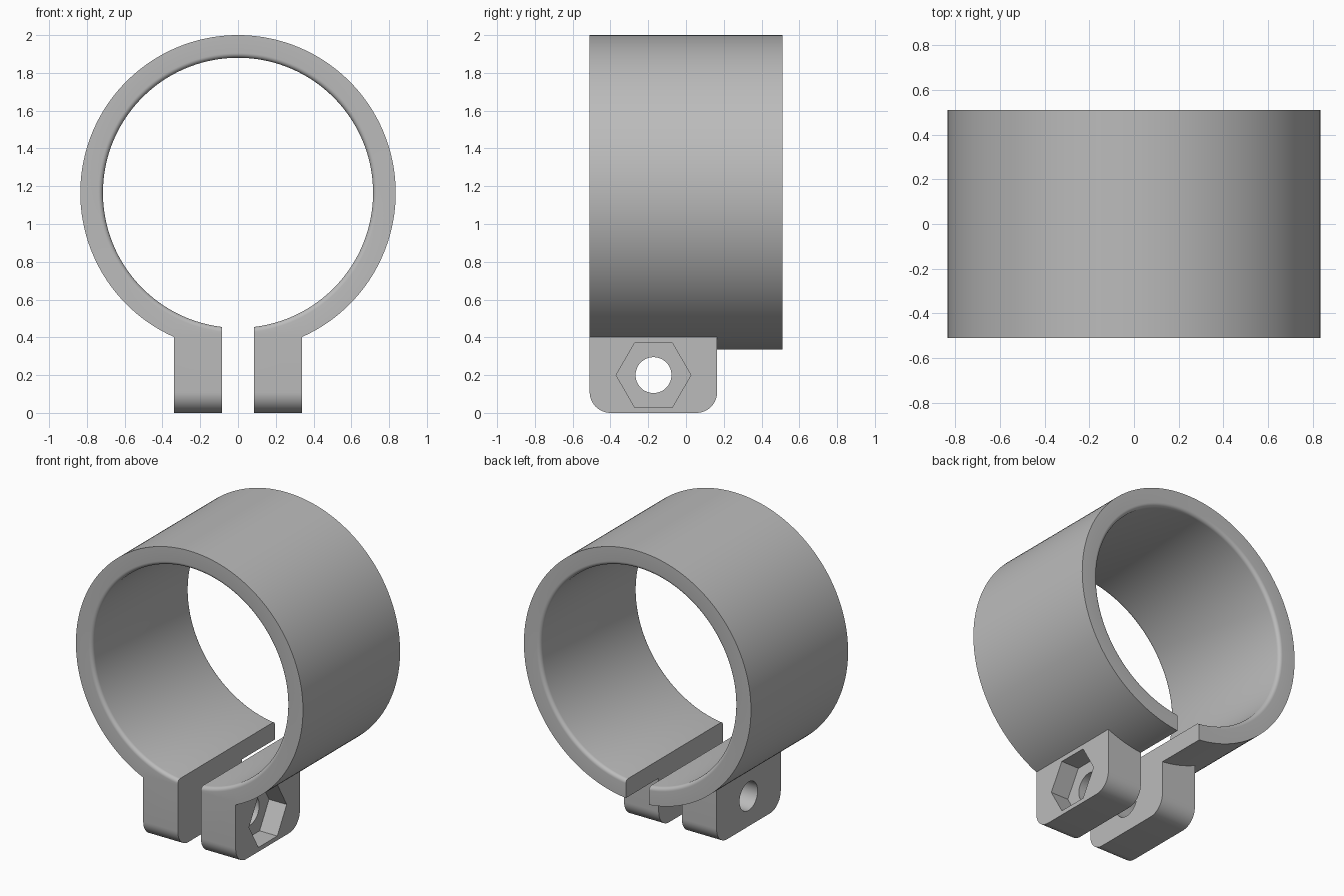
import bpy, bmesh, math

# Main dimensions
RING_Z, OUTER_R, INNER_R = 1.165, 0.835, 0.715
HALF_Y, ROUND = 0.51, 0.025
GAP, EAR_X = 0.085, 0.34
EAR_BACK, EAR_TOP, CORNER = 0.165, 0.42, 0.11
BOLT_Y, BOLT_Z = -0.172, 0.2

cube = bpy.data.objects.get("Cube")
if cube:
    bpy.data.objects.remove(cube, do_unlink=True)

grey = bpy.data.materials.new("grey plastic")
grey.use_nodes = True
colour = (0.5, 0.5, 0.5, 1)
grey.diffuse_color = colour
grey.node_tree.nodes["Principled BSDF"].inputs["Base Color"].default_value = colour


def make_object(name, bm):
    bmesh.ops.recalc_face_normals(bm, faces=bm.faces)
    mesh = bpy.data.meshes.new(name)
    bm.to_mesh(mesh)
    bm.free()
    mesh.materials.append(grey)
    obj = bpy.data.objects.new(name, mesh)
    bpy.context.collection.objects.link(obj)
    return obj


def arc(cy, cz, r, start, end, steps):
    return [(cy + r * math.cos(math.radians(start + (end - start) * i / steps)),
             cz + r * math.sin(math.radians(start + (end - start) * i / steps)))
            for i in range(steps + 1)]


def prism(name, outline, x0, x1):
    """Extrude a (y, z) outline along x."""
    bm = bmesh.new()
    face = bm.faces.new([bm.verts.new((x0, y, z)) for y, z in outline])
    moved = bmesh.ops.extrude_face_region(bm, geom=[face])["geom"]
    verts = [v for v in moved if isinstance(v, bmesh.types.BMVert)]
    bmesh.ops.translate(bm, verts=verts, vec=(x1 - x0, 0, 0))
    return make_object(name, bm)


def lathe(name, profile, steps):
    """Turn a closed (y, radius) profile around the ring axis."""
    bm = bmesh.new()
    rings = []
    for i in range(steps):
        a = 2 * math.pi * i / steps
        rings.append([bm.verts.new((r * math.sin(a), y, RING_Z + r * math.cos(a)))
                      for y, r in profile])
    n = len(profile)
    for i in range(steps):
        a, b = rings[i], rings[(i + 1) % steps]
        for j in range(n):
            k = (j + 1) % n
            bm.faces.new((a[j], a[k], b[k], b[j]))
    return make_object(name, bm)


def boolean(target, tool, operation):
    mod = target.modifiers.new(tool.name, 'BOOLEAN')
    mod.operation, mod.solver, mod.object = operation, 'EXACT', tool
    bpy.context.view_layer.objects.active = target
    bpy.ops.object.modifier_apply(modifier=mod.name)
    bpy.data.objects.remove(tool, do_unlink=True)


# Ring with rounded bore edges
bore = INNER_R + ROUND
profile = [(-HALF_Y, OUTER_R), (HALF_Y, OUTER_R)]
profile += arc(HALF_Y - ROUND, bore, ROUND, 0, -90, 6)
profile += arc(ROUND - HALF_Y, bore, ROUND, -90, -180, 6)
clamp = lathe("pipe_clamp", profile, 180)

# Clamping ears with rounded lower corners
outline = [(EAR_BACK, EAR_TOP), (-HALF_Y, EAR_TOP)]
outline += arc(CORNER - HALF_Y, CORNER, CORNER, 180, 270, 12)
outline += arc(EAR_BACK - CORNER, CORNER, CORNER, 270, 360, 12)
boolean(clamp, prism("ears", outline, -EAR_X, EAR_X), 'UNION')

# Gap between the ears
slot = [(-0.7, -0.1), (0.7, -0.1), (0.7, 0.8), (-0.7, 0.8)]
boolean(clamp, prism("gap_cutter", slot, -GAP, GAP), 'DIFFERENCE')

# Bolt hole and hexagonal nut pocket
hole = arc(BOLT_Y, BOLT_Z, 0.095, 0, 360, 48)[:-1]
boolean(clamp, prism("bolt_cutter", hole, -0.5, 0.5), 'DIFFERENCE')
nut = arc(BOLT_Y, BOLT_Z, 0.198, 0, 360, 6)[:-1]
boolean(clamp, prism("nut_cutter", nut, EAR_X - 0.13, 0.5), 'DIFFERENCE')

# Smooth curved walls, sharp edges
bpy.ops.object.select_all(action='DESELECT')
clamp.select_set(True)
bpy.context.view_layer.objects.active = clamp
bpy.ops.object.shade_smooth_by_angle(angle=math.radians(30))
